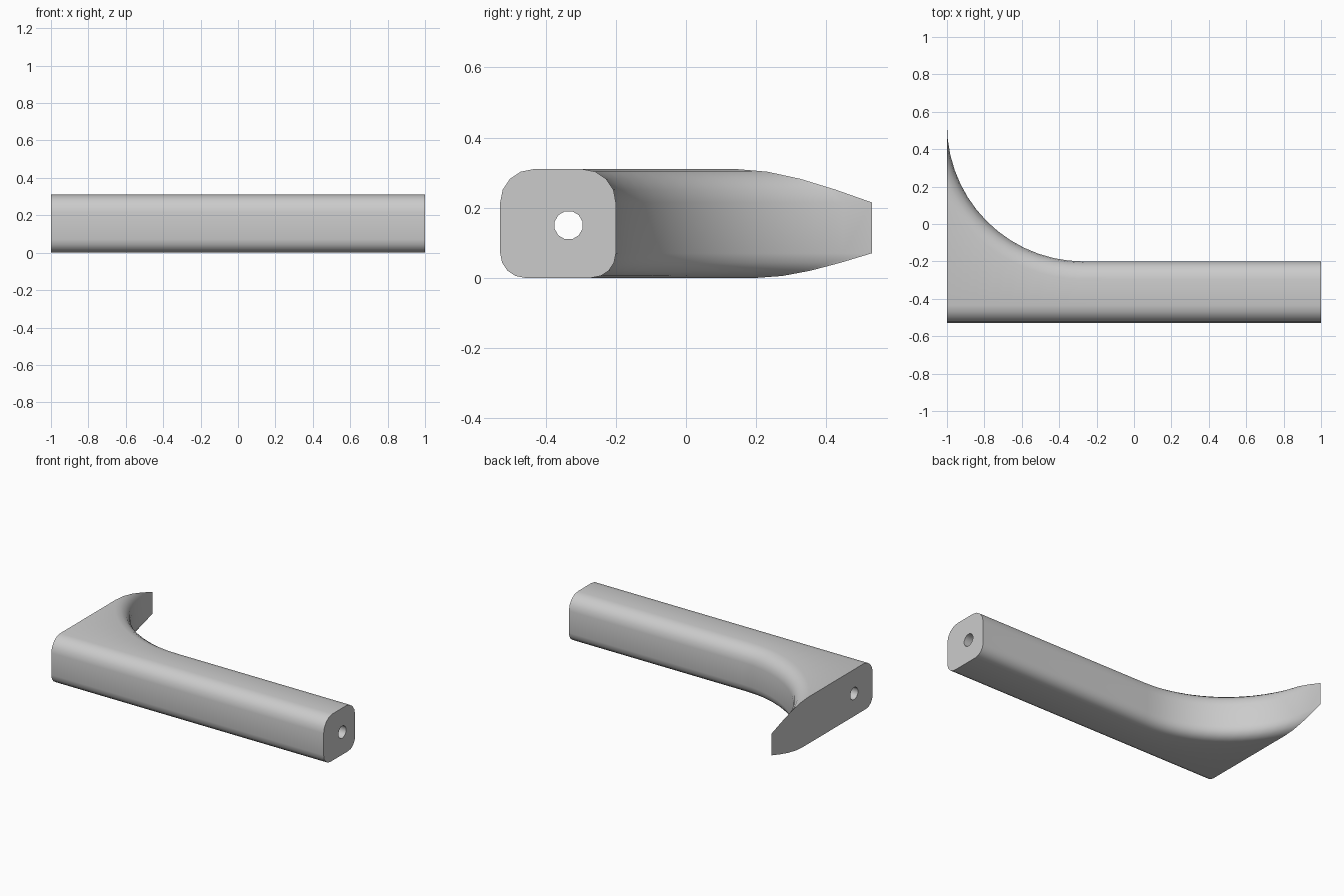
import bpy
import bmesh
from math import sin, cos, pi, sqrt, radians

if "Cube" in bpy.data.objects:
    bpy.data.objects.remove(bpy.data.objects["Cube"])

# Main dimensions
FRONT, BACK, TOP = -0.53, -0.2, 0.31
TOP_R, BOTTOM_R = 0.095, 0.07
SWEEP_R, SWEEP_X = 0.73, -0.27
CORNER_STEPS, SWEEP_STEPS, HOLE_SIDES = 4, 14, 12

grey = bpy.data.materials.new("light grey")
grey.use_nodes = True
grey.diffuse_color = (0.6, 0.6, 0.6, 1)
grey.node_tree.nodes["Principled BSDF"].inputs["Base Color"].default_value = (0.6, 0.6, 0.6, 1)


def rounded_side():
    """Inset and height pairs of one rounded side, from bottom to top."""
    side = []
    for i in range(CORNER_STEPS + 1):
        a = pi / 2 * i / CORNER_STEPS
        side.append((BOTTOM_R * (1 - sin(a)), BOTTOM_R * (1 - cos(a))))
    for i in range(CORNER_STEPS + 1):
        a = pi / 2 * i / CORNER_STEPS
        side.append((TOP_R * (1 - cos(a)), TOP - TOP_R * (1 - sin(a))))
    return side


def back_edge(x, inset):
    """Back of the bar, which sweeps out in a quarter circle at one end."""
    if x >= SWEEP_X:
        return BACK - inset
    reach = (SWEEP_R + inset) ** 2 - (x - SWEEP_X) ** 2
    return BACK + SWEEP_R - sqrt(max(reach, 0))


def bridge(bm, a, b):
    for i in range(len(a)):
        j = (i + 1) % len(a)
        bm.faces.new((a[i], a[j], b[j], b[i]))


bm = bmesh.new()
side = rounded_side()

# Rounded bar with the swept end
stations = [1, SWEEP_X]
stations += [SWEEP_X - SWEEP_R * sin(pi / 2 * i / SWEEP_STEPS) for i in range(1, SWEEP_STEPS + 1)]
rings = []
for x in stations:
    outline = [(back_edge(x, d), z) for d, z in side]
    outline += [(FRONT + d, z) for d, z in reversed(side)]
    rings.append([bm.verts.new((x, y, z)) for y, z in outline])
for a, b in zip(rings, rings[1:]):
    bridge(bm, a, b)

# Bore running the full length
bores = []
for x in (1, -1):
    angles = [2 * pi * (i + 0.5) / HOLE_SIDES for i in range(HOLE_SIDES)]
    bores.append([bm.verts.new((x, -0.335 + 0.041 * cos(a), 0.15 + 0.041 * sin(a))) for a in angles])
bridge(bm, *bores)

# Flat ends around the bore
for ring, bore in ((rings[0], bores[0]), (rings[-1], bores[1])):
    edges = []
    for loop in (ring, bore):
        for i, v in enumerate(loop):
            edges.append(bm.edges.get((v, loop[i - 1])))
    bmesh.ops.triangle_fill(bm, edges=edges, use_beauty=True)

bmesh.ops.recalc_face_normals(bm, faces=bm.faces)
mesh = bpy.data.meshes.new("swept_bar")
bm.to_mesh(mesh)
bm.free()
mesh.materials.append(grey)
bar = bpy.data.objects.new("swept_bar", mesh)
bpy.context.collection.objects.link(bar)

bpy.ops.object.select_all(action="DESELECT")
bar.select_set(True)
bpy.context.view_layer.objects.active = bar
bpy.ops.object.shade_smooth_by_angle(angle=radians(35))
